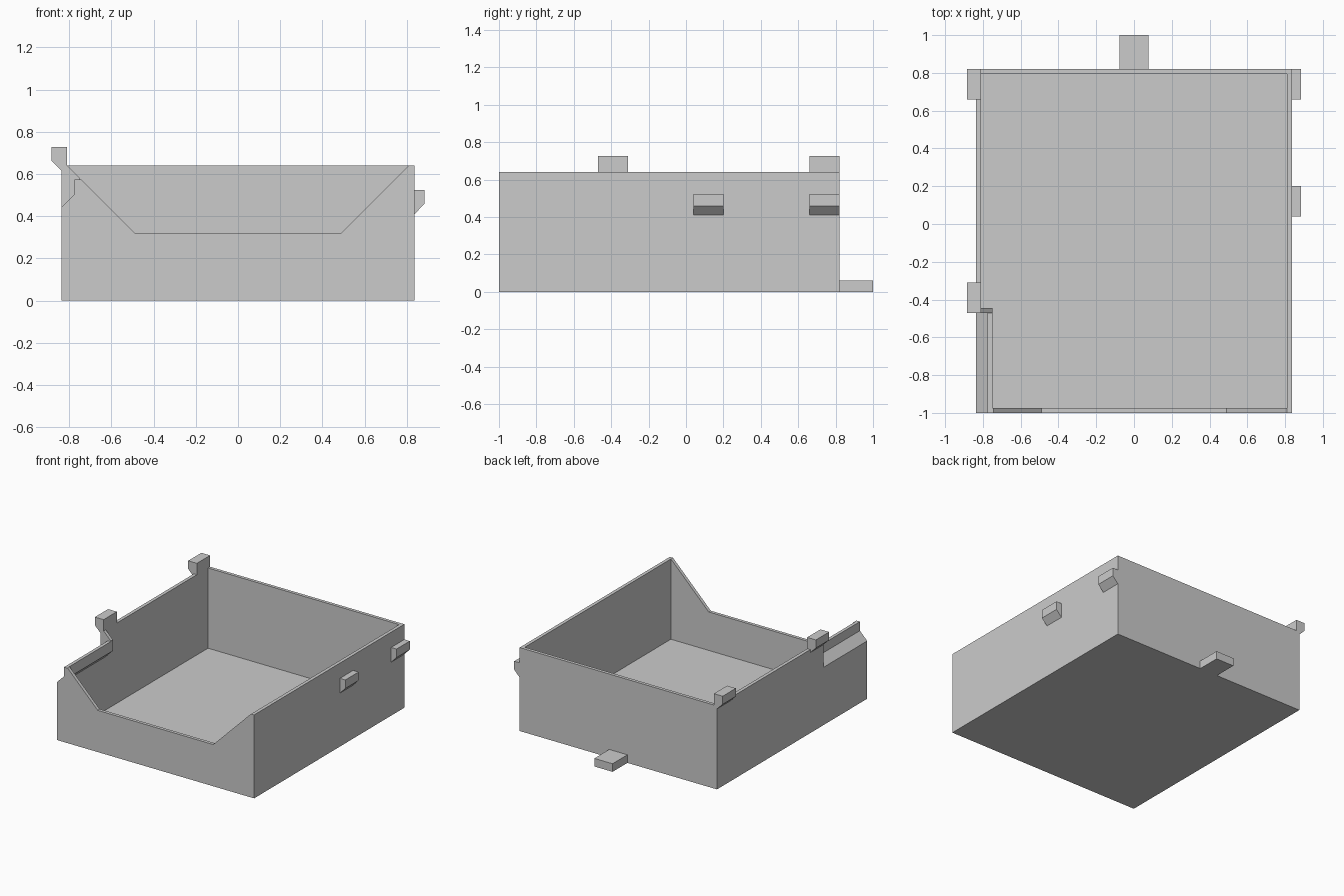
import bpy
import bmesh

default = bpy.data.objects.get("Cube")
if default:
    bpy.data.objects.remove(default, do_unlink=True)

# Single flat colour
grey = bpy.data.materials.new("light_grey")
grey.use_nodes = True
GREY = (0.6, 0.6, 0.6, 1)
grey.diffuse_color = GREY
grey.node_tree.nodes["Principled BSDF"].inputs["Base Color"].default_value = GREY

HALF = 0.837      # outer half width
INNER = 0.811     # inner half width
FRONT, BACK = -1.0, 0.82
HEIGHT = 0.64
WALL = 0.025


def extrude(name, profile, y0, y1):
    """Prism with an (x, z) profile running from y0 to y1."""
    bm = bmesh.new()
    face = bm.faces.new([bm.verts.new((x, y0, z)) for x, z in profile])
    moved = bmesh.ops.extrude_face_region(bm, geom=[face])["geom"]
    verts = [v for v in moved if isinstance(v, bmesh.types.BMVert)]
    bmesh.ops.translate(bm, verts=verts, vec=(0, y1 - y0, 0))
    bmesh.ops.recalc_face_normals(bm, faces=bm.faces)
    mesh = bpy.data.meshes.new(name)
    bm.to_mesh(mesh)
    bm.free()
    mesh.materials.append(grey)
    obj = bpy.data.objects.new(name, mesh)
    bpy.context.collection.objects.link(obj)
    return obj


def rect(x0, x1, z0, z1):
    return [(x0, z0), (x1, z0), (x1, z1), (x0, z1)]


def cut(target, cutter):
    """Subtract the cutter, keep the result and drop the cutter."""
    mod = target.modifiers.new("cut", "BOOLEAN")
    mod.operation = "DIFFERENCE"
    mod.solver = "EXACT"
    mod.object = cutter
    bpy.context.view_layer.update()
    graph = bpy.context.evaluated_depsgraph_get()
    mesh = bpy.data.meshes.new_from_object(target.evaluated_get(graph))
    target.modifiers.clear()
    target.data = mesh
    bpy.data.objects.remove(cutter, do_unlink=True)


# Cavity, with the ridge that follows the recess in the right wall
cavity = extrude("cavity", rect(-INNER, INNER, WALL, 1), FRONT + WALL, BACK - WALL)
ridge = extrude("ridge", [(-1, 0.245), (-0.75, 0.495), (-0.75, 1.2), (-1, 1.2)],
                -1.2, -0.445)
cut(cavity, ridge)

# Open tray body
tray = extrude("tray_body", rect(-HALF, HALF, 0, HEIGHT), FRONT, BACK)
cut(tray, cavity)

# Outer recess with sloped bottom, and the lowered lip beside it
recess = extrude("recess", [(-1, 0.28), (-0.775, 0.505), (-0.775, 0.575),
                            (-0.7, 0.575), (-0.7, 1), (-1, 1)], -1.2, -0.47)
cut(tray, recess)

# Trapezoid opening in the front wall, also bevelling the end of the recess
opening = extrude("opening", [(-0.49, 0.32), (0.49, 0.32), (0.91, 0.74), (-0.91, 0.74)],
                  -1.2, -0.42)
cut(tray, opening)
tray.data.materials.clear()
tray.data.materials.append(grey)

# Hooks standing on the right wall
hook = [(-0.885, 0.665), (-HALF, 0.617), (-HALF, HEIGHT), (-INNER, HEIGHT),
        (-INNER, 0.727), (-0.885, 0.727)]
for name, y in (("front_hook", -0.47), ("back_hook", 0.66)):
    extrude(name, hook, y, y + 0.16)

# Lugs on the left wall
lug = [(HALF, 0.41), (0.883, 0.458), (0.883, 0.523), (HALF, 0.523)]
for name, y in (("front_lug", 0.04), ("back_lug", 0.66)):
    extrude(name, lug, y, y + 0.16)

# Tab at the foot of the back wall
extrude("back_tab", rect(-0.077, 0.077, 0, 0.062), BACK, 1.0)
